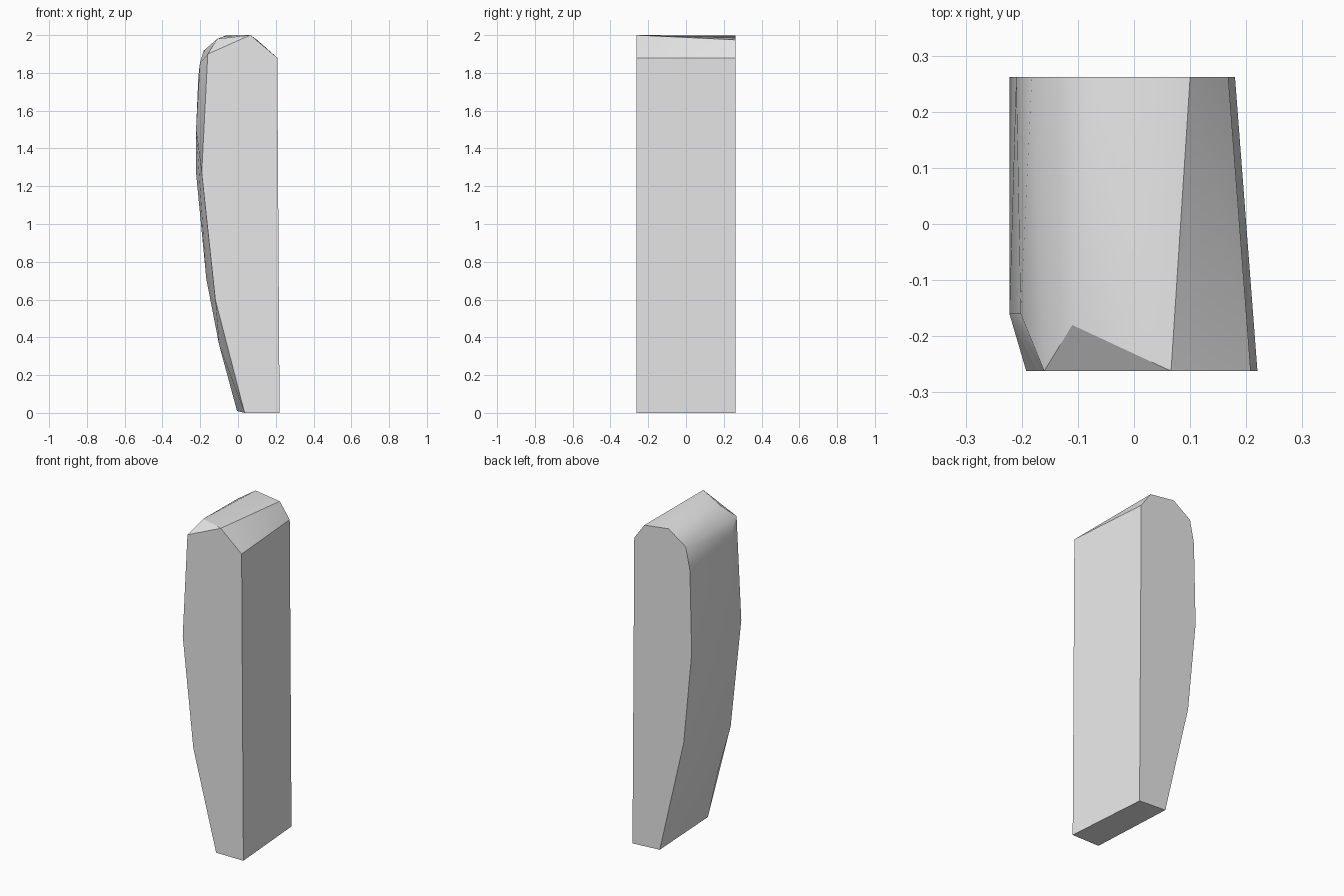
import bpy
import bmesh
import math

default = bpy.data.objects.get("Cube")
if default:
    bpy.data.objects.remove(default, do_unlink=True)

# Plain grey finish
grey = bpy.data.materials.new("light grey")
grey.use_nodes = True
colour = (0.8, 0.8, 0.8, 1.0)
grey.diffuse_color = colour
grey.node_tree.nodes["Principled BSDF"].inputs["Base Color"].default_value = colour

HALF_DEPTH = 0.262

# Front outline, (x, z)
front = [(0.035, 0), (0.22, 0), (0.208, 1.88), (0.066, 2.0),
         (-0.16, 1.9), (-0.192, 1.27), (-0.12, 0.6)]
# Back outline, (x, z)
back = [(-0.005, 0.01), (0.18, 0), (0.168, 1.88), (0.1, 1.975),
        (-0.065, 1.997), (-0.182, 1.917), (-0.21, 1.78),
        (-0.222, 1.27), (-0.168, 0.71)]
# Shoulder of the bevel on the curved side, (x, y, z)
shoulder = [(-0.1, -0.17, 0.36), (-0.222, -0.16, 1.5),
            (-0.202, -0.16, 1.85), (-0.11, -0.18, 1.98)]

# Wrap the outlines and shoulder into one faceted solid
points = [(x, -HALF_DEPTH, z) for x, z in front]
points += [(x, HALF_DEPTH, z) for x, z in back]
points += shoulder

bm = bmesh.new()
for p in points:
    bm.verts.new(p)
hull = bmesh.ops.convex_hull(bm, input=bm.verts[:])
loose = [v for v in bm.verts if not v.link_faces]
bmesh.ops.delete(bm, geom=loose, context='VERTS')
bmesh.ops.dissolve_limit(bm, angle_limit=math.radians(0.5),
                         verts=bm.verts[:], edges=bm.edges[:])
bmesh.ops.recalc_face_normals(bm, faces=bm.faces[:])

mesh = bpy.data.meshes.new("curved_block")
bm.to_mesh(mesh)
bm.free()
mesh.materials.append(grey)
block = bpy.data.objects.new("curved_block", mesh)
bpy.context.scene.collection.objects.link(block)

# Soft curved side, crisp end faces
bpy.ops.object.select_all(action='DESELECT')
block.select_set(True)
bpy.context.view_layer.objects.active = block
bpy.ops.object.shade_smooth_by_angle(angle=math.radians(30))
